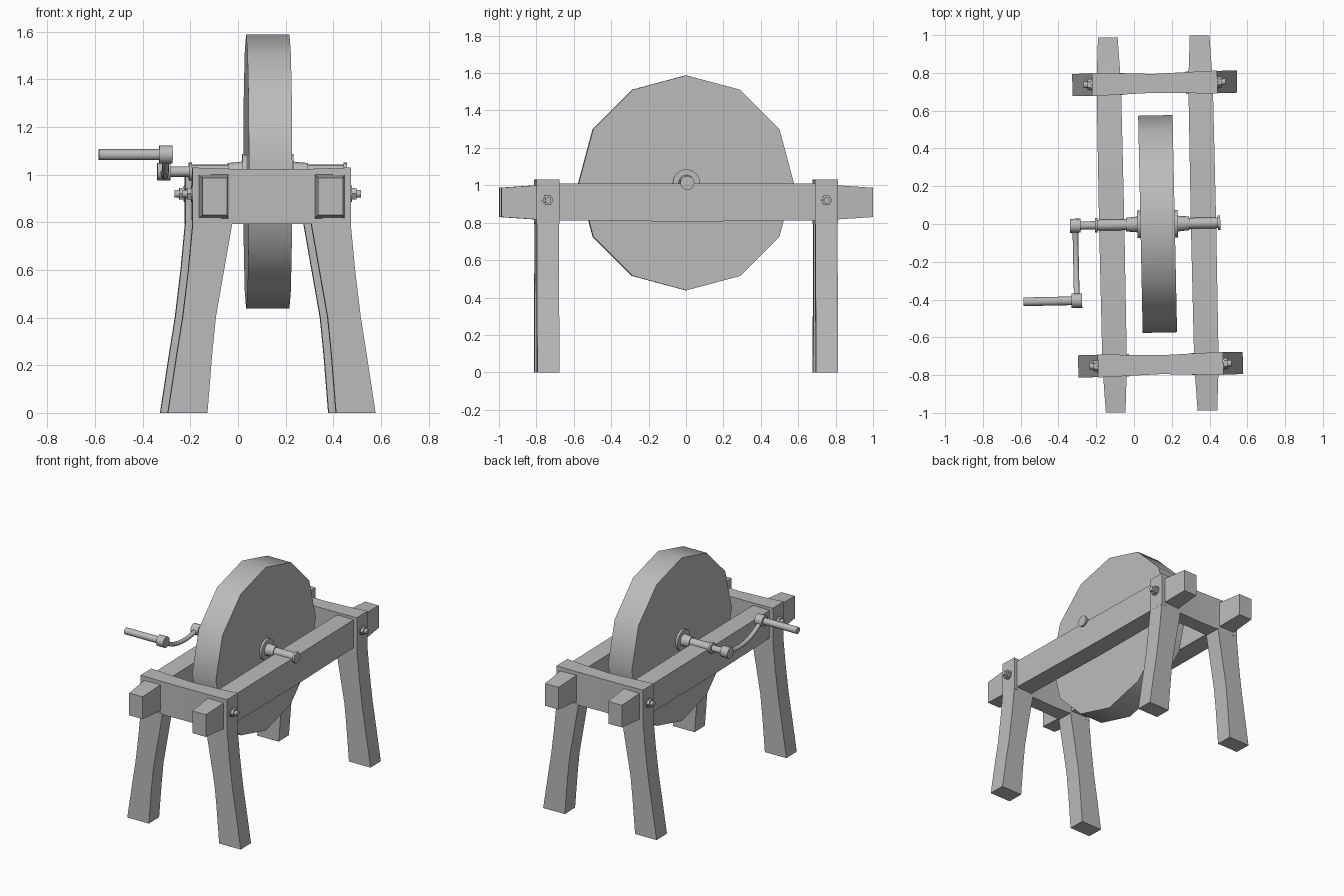
import bpy, bmesh
from math import radians, pi
from mathutils import Matrix, Vector

if "Cube" in bpy.data.objects:
    bpy.data.objects.remove(bpy.data.objects["Cube"], do_unlink=True)

grey = bpy.data.materials.new("plain_grey")
grey.use_nodes = True
grey.diffuse_color = (0.5, 0.5, 0.5, 1)
grey.node_tree.nodes["Principled BSDF"].inputs["Base Color"].default_value = (0.5, 0.5, 0.5, 1)

# The whole frame sits slightly turned on its base
PLACE = Matrix.Translation((0.125, 0, 0)) @ Matrix.Rotation(radians(1.2), 4, "Z")
AXLE_Z = 1.013


def finish(bm, name, angle):
    bmesh.ops.recalc_face_normals(bm, faces=bm.faces)
    mesh = bpy.data.meshes.new(name)
    bm.to_mesh(mesh)
    bm.free()
    mesh.transform(PLACE)
    mesh.materials.append(grey)
    obj = bpy.data.objects.new(name, mesh)
    bpy.context.collection.objects.link(obj)
    bpy.ops.object.select_all(action="DESELECT")
    obj.select_set(True)
    bpy.context.view_layer.objects.active = obj
    bpy.ops.object.shade_smooth_by_angle(angle=radians(angle))
    return obj


def loft(name, axis, sections):
    """Rectangular beam; each section is (position, u0, u1, v0, v1)."""
    bm = bmesh.new()
    rings = []
    for t, u0, u1, v0, v1 in sections:
        ring = []
        for u, v in ((u0, v0), (u1, v0), (u1, v1), (u0, v1)):
            co = {"X": (t, u, v), "Y": (u, t, v), "Z": (u, v, t)}[axis]
            ring.append(bm.verts.new(co))
        rings.append(ring)
    for a, b in zip(rings, rings[1:]):
        for i in range(4):
            j = (i + 1) % 4
            bm.faces.new((a[i], a[j], b[j], b[i]))
    bm.faces.new(rings[0])
    bm.faces.new(rings[-1])
    return finish(bm, name, 20)


def rod(name, x0, x1, radius, y=0.0, z=AXLE_Z, sides=16, end_radius=None):
    """Cylinder or cone lying along x."""
    bm = bmesh.new()
    bmesh.ops.create_cone(
        bm, cap_ends=True, segments=sides, radius1=radius,
        radius2=radius if end_radius is None else end_radius, depth=abs(x1 - x0),
        matrix=Matrix.Translation(((x0 + x1) / 2, y, z))
        @ Matrix.Rotation(pi / 2 if x1 > x0 else -pi / 2, 4, "Y"))
    return finish(bm, name, 40)


# Long rails with tapered ends
for side, s in (("left", 1), ("right", -1)):
    cx = 0.243 * s
    half = [(-0.993, 0.052, 0.83, 0.987), (-0.8, 0.062, 0.817, 1.0), (-0.67, 0.065, 0.812, 1.01)]
    mid = [(0, 0.067, 0.806, 1.01)]
    back = [(-y, w, a, b) for y, w, a, b in reversed(half)]
    loft(side + "_rail", "Y",
         [(y, cx - w, cx + w, a, b) for y, w, a, b in half + mid + back])

# Cross bars, legs and bolts at both ends
for end, e in (("front", -1), ("back", 1)):
    cy = 0.745 * e
    loft(end + "_cross_bar", "X", [
        (x, cy - w, cy + w, 0.792, top) for x, w, top in
        ((-0.332, 0.061, 1.03), (-0.18, 0.056, 1.025), (0, 0.05, 1.022),
         (0.18, 0.056, 1.025), (0.332, 0.061, 1.03))])
    for side, s in (("left", 1), ("right", -1)):
        name = f"{end}_{side}"
        loft(name + "_leg", "Z", [
            (z, s * inner, s * outer, cy - 0.059, cy + 0.059) for z, inner, outer in
            ((0, 0.27, 0.436), (0.25, 0.25, 0.398), (0.4, 0.235, 0.374),
             (0.6, 0.2, 0.35), (0.8, 0.165, 0.331))])
        rod(name + "_washer", s * 0.33, s * 0.337, 0.034, cy, 0.92)
        rod(name + "_nut", s * 0.335, s * 0.356, 0.029, cy, 0.92, 6)
        rod(name + "_bolt", s * 0.33, s * 0.376, 0.017, cy, 0.92, 10)

# Grinding wheel
rod("wheel", -0.091, 0.091, 0.575, sides=12)

# Axle, hub flanges and collars
rod("axle", -0.42, 0.32, 0.022)
for side, s in (("left", 1), ("right", -1)):
    rod(side + "_hub_flange", s * 0.09, s * 0.107, 0.073)
    rod(side + "_hub_sleeve", s * 0.105, s * 0.168, 0.042, end_radius=0.036)
    rod(side + "_journal", s * 0.16, s * 0.325, 0.029)
    rod(side + "_end_collar", s * 0.318, s * 0.332, 0.038)

# Crank: two knuckles, curved arm and handle
ARM_X, GRIP_Y, GRIP_Z = -0.436, -0.397, 1.084
rod("crank_axle_knuckle", -0.464, -0.408, 0.037)
rod("crank_grip_knuckle", -0.464, -0.408, 0.038, GRIP_Y, GRIP_Z)
rod("crank_handle", -0.718, -0.46, 0.023, GRIP_Y, GRIP_Z, end_radius=None)

bm = bmesh.new()
start, end = Vector((ARM_X, 0, AXLE_Z)), Vector((ARM_X, GRIP_Y, GRIP_Z))
control = Vector((ARM_X, -0.24, 0.955))
rings = []
for i in range(9):
    t = i / 8
    point = start * (1 - t) ** 2 + control * 2 * t * (1 - t) + end * t * t
    tangent = (control - start) * (1 - t) + (end - control) * t
    turn = tangent.to_track_quat("Z", "X").to_matrix().to_4x4()
    rings.append(bmesh.ops.create_circle(
        bm, segments=10, radius=0.015, matrix=Matrix.Translation(point) @ turn)["verts"])
for a, b in zip(rings, rings[1:]):
    for i in range(10):
        j = (i + 1) % 10
        bm.faces.new((a[i], a[j], b[j], b[i]))
finish(bm, "crank_arm", 40)
